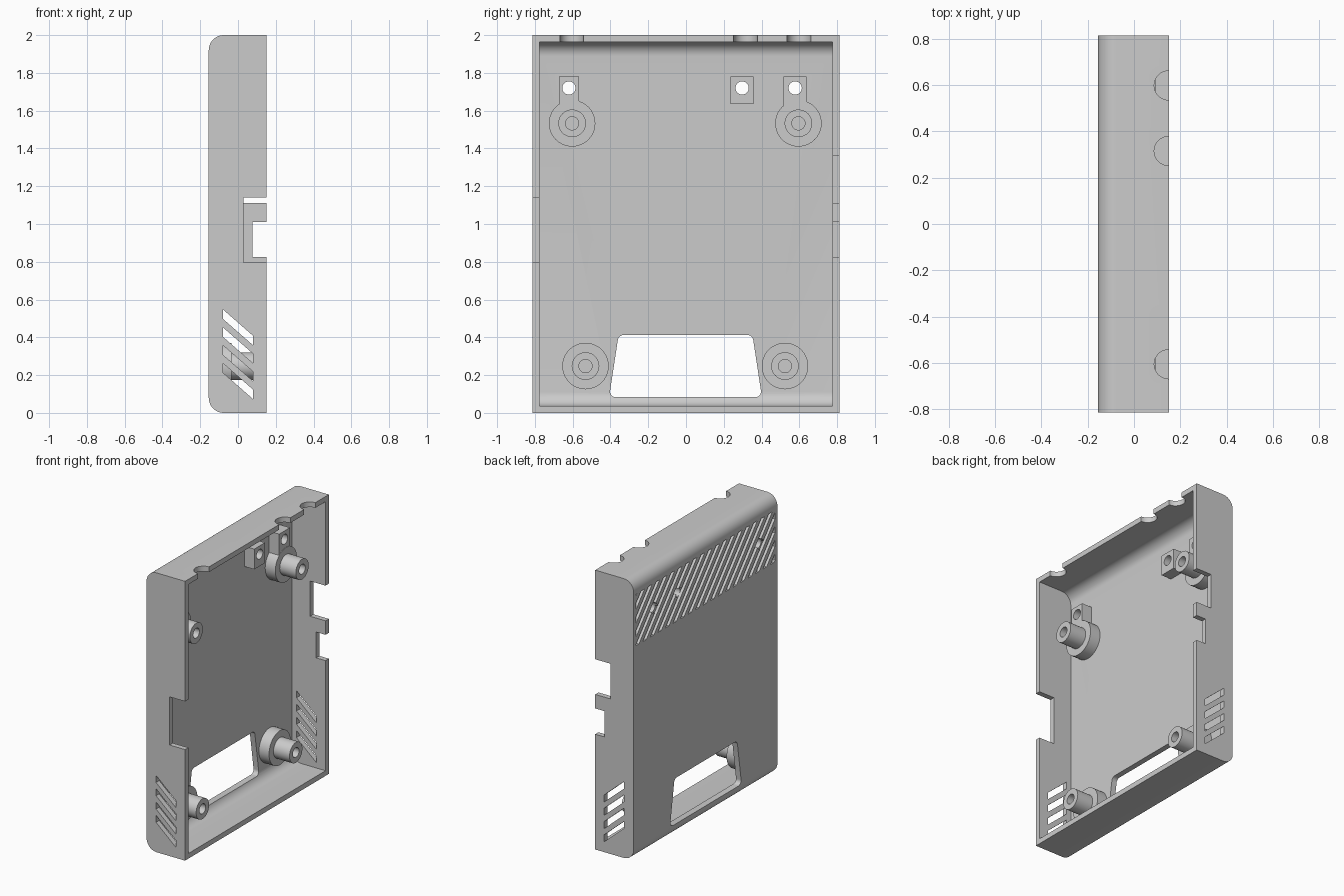
import bpy, bmesh, math
from mathutils import Vector

cube = bpy.data.objects.get("Cube")
if cube:
    bpy.data.objects.remove(cube, do_unlink=True)

grey = bpy.data.materials.new("plastic grey")
grey.use_nodes = True
grey.diffuse_color = (0.6, 0.6, 0.6, 1)
bsdf = next(n for n in grey.node_tree.nodes if n.type == 'BSDF_PRINCIPLED')
bsdf.inputs["Base Color"].default_value = grey.diffuse_color

X0, X1 = -0.155, 0.15      # closed back, open face
YW, WALL = 0.813, 0.037    # half width, wall thickness
FLOOR = X0 + 0.04
PAD = -0.035               # height of pads and blocks


def finish(name, bm):
    bmesh.ops.recalc_face_normals(bm, faces=bm.faces)
    mesh = bpy.data.meshes.new(name)
    bm.to_mesh(mesh)
    bm.free()
    mesh.materials.append(grey)
    obj = bpy.data.objects.new(name, mesh)
    bpy.context.collection.objects.link(obj)
    return obj


def prisms(name, outlines, axis, lo, hi):
    """Extrude flat outlines along an axis into one object."""
    bm = bmesh.new()
    for pts in outlines:
        rings = []
        for d in (lo, hi):
            rings.append([bm.verts.new({'x': (d, a, b), 'y': (a, d, b), 'z': (a, b, d)}[axis])
                          for a, b in pts])
        bm.faces.new(rings[0])
        bm.faces.new(rings[1])
        n = len(pts)
        for i in range(n):
            j = (i + 1) % n
            bm.faces.new((rings[0][i], rings[0][j], rings[1][j], rings[1][i]))
    return finish(name, bm)


def rect(a0, a1, b0, b1):
    return [(a0, b0), (a1, b0), (a1, b1), (a0, b1)]


def circle(a, b, r, n=32):
    return [(a + r * math.cos(2 * math.pi * i / n), b + r * math.sin(2 * math.pi * i / n))
            for i in range(n)]


def rounded(pts, radii, steps=10):
    """Fillet the corners of a convex outline."""
    out = []
    for i, (p, r) in enumerate(zip(pts, radii)):
        p = Vector(p)
        if r == 0:
            out.append(tuple(p))
            continue
        u = (Vector(pts[i - 1]) - p).normalized()
        v = (Vector(pts[(i + 1) % len(pts)]) - p).normalized()
        half = u.angle(v) / 2
        centre = p + (u + v).normalized() * (r / math.sin(half))
        s = p + u * (r / math.tan(half)) - centre
        e = p + v * (r / math.tan(half)) - centre
        sweep = s.angle(e)
        for k in range(steps + 1):
            t = k / steps
            d = (s * math.sin((1 - t) * sweep) + e * math.sin(t * sweep)) / math.sin(sweep)
            out.append(tuple(centre + d))
    return out


def boolean(obj, cutter, operation='DIFFERENCE', keep=False):
    mod = obj.modifiers.new("cut", 'BOOLEAN')
    mod.operation, mod.solver, mod.object = operation, 'EXACT', cutter
    bpy.context.view_layer.update()
    result = bpy.data.meshes.new_from_object(
        obj.evaluated_get(bpy.context.evaluated_depsgraph_get()))
    obj.modifiers.clear()
    obj.data = result
    if not keep:
        bpy.data.objects.remove(cutter, do_unlink=True)


def smooth(obj):
    bpy.ops.object.select_all(action='DESELECT')
    obj.select_set(True)
    bpy.context.view_layer.objects.active = obj
    bpy.ops.object.shade_smooth_by_angle(angle=math.radians(30))


# Shell: tray with rounded top and bottom back edges
tray = prisms("tray_shell", [rounded(rect(X0, X1, 0, 2), [0.08, 0, 0, 0.08])], 'y', -YW, YW)
cavity = rounded(rect(FLOOR, 0.3, WALL, 2 - WALL), [0.075, 0, 0, 0.075])
boolean(tray, prisms("cavity", [cavity], 'y', WALL - YW, YW - WALL))

# Trapezoid window in the back
window = rounded([(-0.407, 0.083), (0.402, 0.083), (0.352, 0.412), (-0.357, 0.412)], [0.03] * 4, 6)
boolean(tray, prisms("window", [window], 'x', -0.3, -0.03))

# Port notches in the side walls
boolean(tray, prisms("right_notch", [rect(0.028, 0.3, 0.795, 1.14)], 'y', -1, -0.7))
boolean(tray, prisms("left_notches", [rect(0.028, 0.3, 1.11, 1.362),
                                      rect(0.076, 0.3, 0.825, 1.01)], 'y', 0.7, 1))

# Half-round cable notches in the top wall
boolean(tray, prisms("cable_notches", [circle(X1, y, 0.063) for y in (-0.605, 0.315, 0.598)],
                     'z', 1.9, 2.1))

# Slanted vents through both side walls
vents = []
for k in range(4):
    top = 0.548 - 0.095 * k
    vents.append([(-0.08, top), (-0.08, top - 0.05), (0.08, top - 0.19), (0.08, top - 0.14)])
boolean(tray, prisms("side_vents", vents, 'y', -1, 1))

# Shallow slanted grooves across the upper back, trimmed to a band
LOW, HIGH, LEAN, PITCH = 1.53, 1.9, 0.32, 0.085
bars = []
for k in range(-12, 13):
    y = k * PITCH
    bars.append([(y + LEAN / 2, LOW), (y + LEAN / 2 + 0.04, LOW),
                 (y - LEAN / 2 + 0.04, HIGH), (y - LEAN / 2, HIGH)])
grooves = prisms("grooves", bars, 'x', X0 - 0.05, X0 + 0.02)
boolean(grooves, prisms("band", [rect(-0.785, 0.785, LOW - 0.1, HIGH + 0.1)], 'x', -0.4, 0.1),
        'INTERSECT')
boolean(tray, grooves)

# Drilled blocks, with holes running out through the back
blocks = [("right_block", -0.62, 0.053, 1.6), ("middle_block", 0.297, 0.061, 1.635),
          ("left_block", 0.578, 0.061, 1.6)]
drill = prisms("drill", [circle(y, 1.72, 0.035) for _, y, _, _ in blocks], 'x', -0.4, 0.2)
for name, y, half, bottom in blocks:
    block = prisms(name, [rect(y - half, y + half, bottom, 1.78)], 'x', FLOOR - 0.01, PAD - 0.001)
    boolean(block, drill, keep=True)
    smooth(block)
boolean(tray, drill)
smooth(tray)


# Screw posts: wide pad, narrower post and blind hole
def screw_post(name, y, z, n=40):
    profile = [(0.035, -0.03), (0.035, 0.092), (0.073, 0.092), (0.073, PAD),
               (0.123, PAD), (0.123, FLOOR - 0.01)]
    bm = bmesh.new()
    rings = [[bm.verts.new((x, a, b)) for a, b in circle(y, z, r, n)] for r, x in profile]
    for r0, r1 in zip(rings, rings[1:]):
        for i in range(n):
            j = (i + 1) % n
            bm.faces.new((r0[i], r0[j], r1[j], r1[i]))
    bm.faces.new(rings[0])
    bm.faces.new(rings[-1])
    smooth(finish(name, bm))


for name, y, z in [("upper_right_post", -0.603, 1.533), ("upper_left_post", 0.595, 1.533),
                   ("lower_right_post", -0.532, 0.248), ("lower_left_post", 0.524, 0.248)]:
    screw_post(name, y, z)
